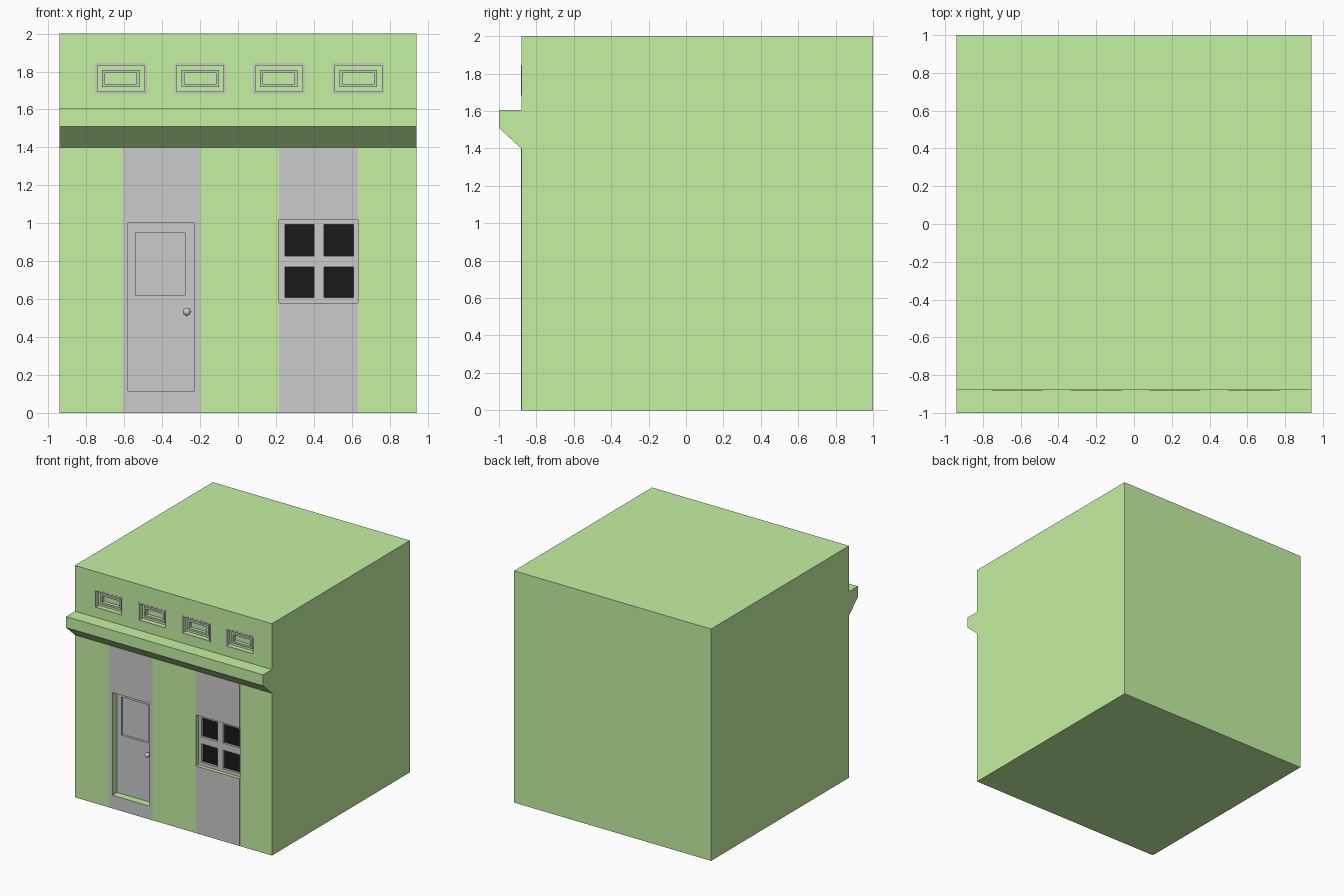
import bpy, bmesh
from mathutils import Matrix

if "Cube" in bpy.data.objects:
    bpy.data.objects.remove(bpy.data.objects["Cube"])

FRONT = -0.88          # y of the front wall
SKIN = FRONT - 0.001   # painted areas sit just proud of the wall


def material(name, rgb):
    m = bpy.data.materials.new(name)
    m.diffuse_color = (*rgb, 1)
    m.use_nodes = True
    m.node_tree.nodes["Principled BSDF"].inputs["Base Color"].default_value = m.diffuse_color
    return m


GREEN = material("green_wall", (0.56, 0.88, 0.36))
BLACK = material("dark_glass", (0.01, 0.01, 0.01))


def finish(name, bm, mat=None):
    bmesh.ops.recalc_face_normals(bm, faces=bm.faces)
    me = bpy.data.meshes.new(name)
    bm.to_mesh(me)
    bm.free()
    ob = bpy.data.objects.new(name, me)
    bpy.context.collection.objects.link(ob)
    if mat:
        me.materials.append(mat)
    return ob


def add_box(bm, rect, y0, y1):
    x0, x1, z0, z1 = rect
    mat = Matrix.Translation(((x0 + x1) / 2, (y0 + y1) / 2, (z0 + z1) / 2))
    mat = mat @ Matrix.Diagonal((x1 - x0, y1 - y0, z1 - z0, 1))
    bmesh.ops.create_cube(bm, size=1, matrix=mat)


def boxes(name, rects, y0, y1, mat=None):
    bm = bmesh.new()
    for r in rects:
        add_box(bm, r, y0, y1)
    return finish(name, bm, mat)


def frame(name, outer, inner, y0, y1, mat=None):
    """Rectangular ring with real thickness."""
    bm = bmesh.new()
    loops = []
    for (x0, x1, z0, z1), y in ((outer, y0), (inner, y0), (inner, y1), (outer, y1)):
        loops.append([bm.verts.new((x, y, z)) for x, z in
                      ((x0, z0), (x1, z0), (x1, z1), (x0, z1))])
    for k in range(4):
        a, b = loops[k], loops[(k + 1) % 4]
        for i in range(4):
            j = (i + 1) % 4
            bm.faces.new((a[i], a[j], b[j], b[i]))
    return finish(name, bm, mat)


def around(cx, cz, w, h):
    return (cx - w / 2, cx + w / 2, cz - h / 2, cz + h / 2)


DOOR = (-0.58, -0.23, 0.115, 1.0)
DOOR_PANEL = (-0.54, -0.28, 0.62, 0.95)
WINDOW = (0.216, 0.634, 0.58, 1.02)
VENTS = [(x, 1.763) for x in (-0.617, -0.2, 0.216, 0.635)]

# Building block with recesses cut for door, window and vents
body = boxes("building_body", [(-0.94, 0.94, 0, 2)], FRONT, 1.0, GREEN)
bm = bmesh.new()
add_box(bm, DOOR, -1.2, -0.78)
add_box(bm, WINDOW, -1.2, -0.80)
for cx, cz in VENTS:
    add_box(bm, around(cx, cz, 0.248, 0.138), -1.2, -0.84)
    add_box(bm, around(cx, cz, 0.166, 0.056), -1.0, -0.825)
cutter = finish("recess_cutter", bm, GREEN)
cutter.hide_render = True
mod = body.modifiers.new("recesses", "BOOLEAN")
mod.operation = "DIFFERENCE"
mod.solver = "EXACT"
mod.use_self = True
mod.object = cutter
bpy.context.view_layer.objects.active = body
bpy.ops.object.modifier_apply(modifier=mod.name)
bpy.data.objects.remove(cutter)

# Ledge over the shop front, extruded from its profile
bm = bmesh.new()
profile = [(FRONT, 1.4), (-1.0, 1.51), (-1.0, 1.605), (FRONT, 1.605)]
face = bm.faces.new([bm.verts.new((-0.94, y, z)) for y, z in profile])
ext = bmesh.ops.extrude_face_region(bm, geom=[face])["geom"]
bmesh.ops.translate(bm, vec=(1.88, 0, 0),
                    verts=[v for v in ext if isinstance(v, bmesh.types.BMVert)])
finish("front_ledge", bm, GREEN)

# Grey wall strips behind door and window
frame("door_strip", (-0.61, -0.20, 0, 1.4), DOOR, SKIN, FRONT + 0.001)
boxes("window_strip", [(0.217, 0.633, 0, 0.58), (0.217, 0.633, 1.02, 1.4)],
      SKIN, FRONT + 0.001)

# Door with sunken panel and round knob
frame("door_leaf", DOOR, DOOR_PANEL, -0.82, -0.78)
boxes("door_panel", [DOOR_PANEL], -0.80, -0.78)
bm = bmesh.new()
bmesh.ops.create_uvsphere(bm, u_segments=16, v_segments=10, radius=0.021,
                          matrix=Matrix.Translation((-0.27, -0.85, 0.533)))
add_box(bm, around(-0.27, 0.533, 0.014, 0.014), -0.84, -0.815)
knob = finish("door_knob", bm)
bpy.ops.object.select_all(action="DESELECT")
knob.select_set(True)
bpy.context.view_layer.objects.active = knob
bpy.ops.object.shade_smooth_by_angle()

# Window: stiles and rails round four dark panes
x0, x1, z0, z1 = WINDOW
stiles = [(x0, 0.247), (0.40, 0.453), (0.608, x1)]
rails = [(z0, 0.608), (0.768, 0.828), (0.993, z1)]
bars = [(a, b, z0, z1) for a, b in stiles]
for left, right in zip(stiles, stiles[1:]):
    bars += [(left[1], right[0], a, b) for a, b in rails]
boxes("window_frame", bars, -0.85, -0.80)
boxes("window_panes", [(l[1], r[0], lo[1], up[0])
                       for l, r in zip(stiles, stiles[1:])
                       for lo, up in zip(rails, rails[1:])], -0.83, -0.80, BLACK)

# Vents: flush grey surround and an inner rim in each recess
for i, (cx, cz) in enumerate(VENTS, 1):
    frame(f"vent_surround_{i}", around(cx, cz, 0.272, 0.162),
          around(cx, cz, 0.248, 0.138), SKIN, FRONT + 0.001)
    frame(f"vent_rim_{i}", around(cx, cz, 0.198, 0.09),
          around(cx, cz, 0.166, 0.056), -0.855, -0.835)
